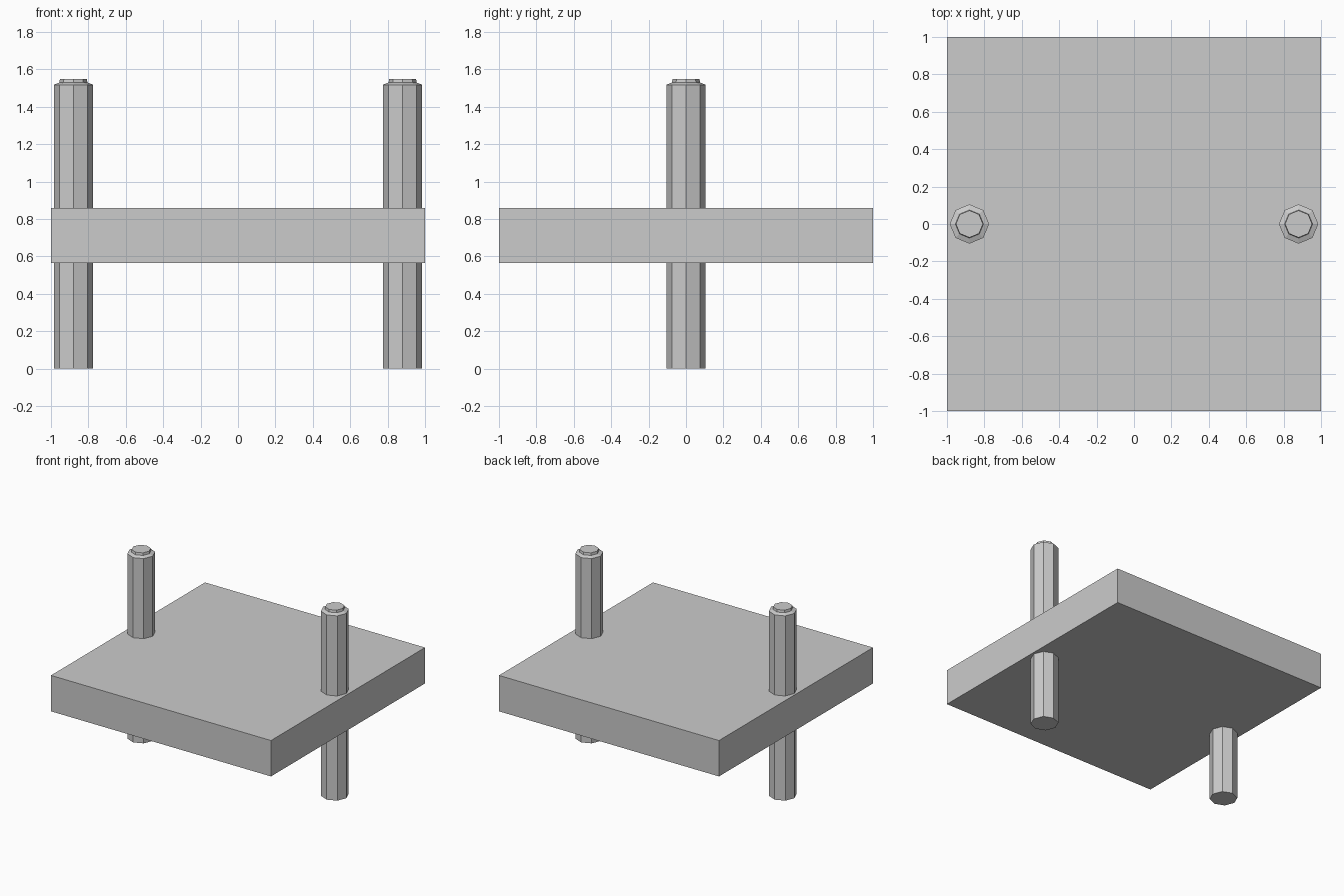
import bpy, bmesh
from math import sin, cos, pi

if "Cube" in bpy.data.objects:
    bpy.data.objects.remove(bpy.data.objects["Cube"])


def lathe(name, x, profile, sides=8):
    """Eight-sided post from (radius, z) rings, capped at both ends."""
    bm = bmesh.new()
    rings = [[bm.verts.new((r * sin(2 * pi * i / sides), r * cos(2 * pi * i / sides), z))
              for i in range(sides)] for r, z in profile]
    for a, b in zip(rings, rings[1:]):
        for i in range(sides):
            j = (i + 1) % sides
            bm.faces.new((a[i], a[j], b[j], b[i]))
    bm.faces.new(rings[0])
    bm.faces.new(rings[-1])
    bmesh.ops.recalc_face_normals(bm, faces=bm.faces)
    mesh = bpy.data.meshes.new(name)
    bm.to_mesh(mesh)
    bm.free()
    obj = bpy.data.objects.new(name, mesh)
    obj.location.x = x
    bpy.context.collection.objects.link(obj)


# Square slab
bpy.ops.mesh.primitive_cube_add(size=1, location=(0, 0, 0.7125))
slab = bpy.context.object
slab.name = "slab"
slab.scale = (2, 2, 0.295)

# Posts through the slab, with chamfered shoulder and small raised cap
post_profile = [(0.105, 0), (0.105, 1.518), (0.075, 1.53), (0.072, 1.55)]
for name, x in (("left_post", -0.88), ("right_post", 0.88)):
    lathe(name, x, post_profile)
